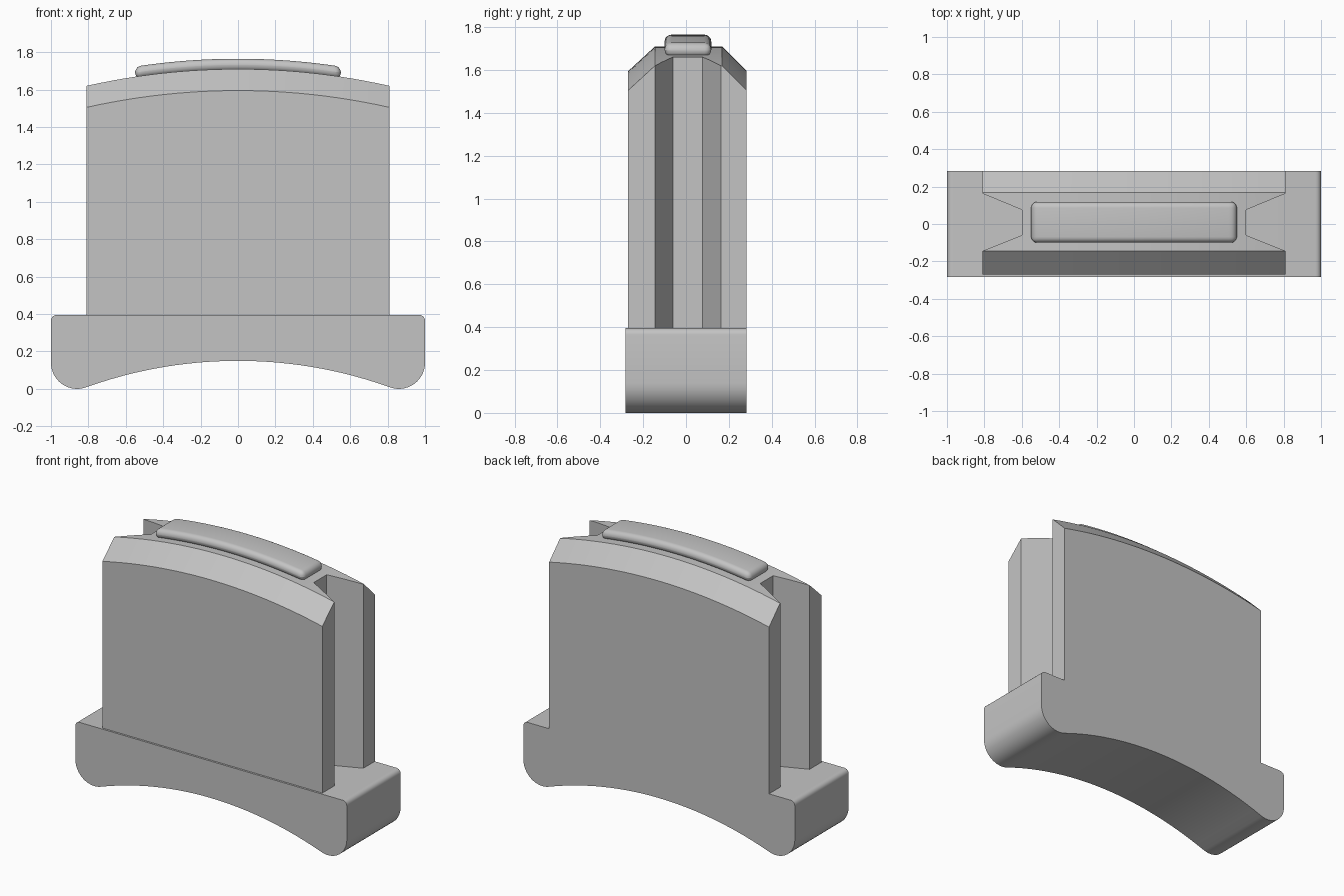
import bpy
import bmesh
import math
from mathutils import Vector

cube = bpy.data.objects.get("Cube")
if cube:
    bpy.data.objects.remove(cube, do_unlink=True)

grey = bpy.data.materials.new("plain grey")
grey.use_nodes = True
colour = (0.55, 0.55, 0.55, 1)
grey.diffuse_color = colour
grey.node_tree.nodes["Principled BSDF"].inputs["Base Color"].default_value = colour

CROWN_RADIUS = 3.69
STEPS = 24


def drop(x):
    """Fall of the crowned top away from the middle."""
    return CROWN_RADIUS - math.sqrt(CROWN_RADIUS ** 2 - x * x)


def loft(name, sections):
    """Skin a row of matching closed sections and cap both ends."""
    bm = bmesh.new()
    rings = [[bm.verts.new(p) for p in ring] for ring in sections]
    for a, b in zip(rings, rings[1:]):
        for i in range(len(a)):
            j = (i + 1) % len(a)
            bm.faces.new((a[i], a[j], b[j], b[i]))
    bm.faces.new(rings[0])
    bm.faces.new(rings[-1])
    bmesh.ops.recalc_face_normals(bm, faces=bm.faces)
    mesh = bpy.data.meshes.new(name)
    bm.to_mesh(mesh)
    bm.free()
    mesh.materials.append(grey)
    obj = bpy.data.objects.new(name, mesh)
    bpy.context.collection.objects.link(obj)
    return obj


def activate(obj):
    bpy.ops.object.select_all(action="DESELECT")
    obj.select_set(True)
    bpy.context.view_layer.objects.active = obj


def apply_modifiers(obj):
    activate(obj)
    for mod in list(obj.modifiers):
        bpy.ops.object.modifier_apply(modifier=mod.name)


def smooth(obj):
    activate(obj)
    bpy.ops.object.shade_smooth_by_angle(angle=math.radians(30))


def arc(cx, cz, r, start, end, n):
    angles = [math.radians(start + (end - start) * i / n) for i in range(n + 1)]
    return [(cx + r * math.cos(a), cz + r * math.sin(a)) for a in angles]


def spread(half):
    return [half * (2 * i / STEPS - 1) for i in range(STEPS + 1)]


# Base: rounded feet joined by an arched underside
half = arc(0.86, 0.14, 0.14, -109, 0, 14) + arc(0.97, 0.365, 0.03, 0, 90, 5)
foot_x, foot_z = half[0]
rise = 0.15 - foot_z
arch_radius = (foot_x ** 2 + rise ** 2) / (2 * rise)
sweep = math.degrees(math.asin(foot_x / arch_radius))
arch = arc(0, 0.15 - arch_radius, arch_radius, 90 + sweep, 90 - sweep, STEPS)
outline = arch[1:-1] + half + [(-x, z) for x, z in reversed(half)]
base = loft("base", [[(x, y, z) for x, z in outline] for y in (-0.283, 0.283)])
smooth(base)

# Body: crowned block with chamfered long top edges
profile = [(-0.27, 1.595), (-0.145, 1.71), (0.168, 1.71), (0.283, 1.595)]
body = loft("body", [
    [(x, -0.27, 0.395)] + [(x, y, z - drop(x)) for y, z in profile] + [(x, 0.283, 0.395)]
    for x in spread(0.81)])

# Tapered grooves down both ends of the body
for side in (-1, 1):
    plan = [(0.6, -0.06), (0.9, -0.18), (0.9, 0.2), (0.6, 0.076)]
    cutter = loft("groove_cutter", [[(side * x, y, z) for x, y in plan] for z in (0.3, 2)])
    cutter.hide_render = True
    cut = body.modifiers.new("groove", "BOOLEAN")
    cut.operation = "DIFFERENCE"
    cut.solver = "EXACT"
    cut.object = cutter
    apply_modifiers(body)
    bpy.data.objects.remove(cutter, do_unlink=True)
smooth(body)

# Pad: soft-edged strip following the crown
sections = []
for x in spread(0.55):
    lean = Vector((x, 0, CROWN_RADIUS - drop(x))).normalized()
    foot = Vector((x, 0, 1.70 - drop(x)))
    top = foot + lean * 0.065
    top.x = x
    sections.append([(foot.x, -0.1, foot.z), (top.x, -0.1, top.z),
                     (top.x, 0.118, top.z), (foot.x, 0.118, foot.z)])
pad = loft("top_pad", sections)
bevel = pad.modifiers.new("soft_edges", "BEVEL")
bevel.width = 0.032
bevel.segments = 5
bevel.limit_method = "ANGLE"
bevel.angle_limit = math.radians(40)
apply_modifiers(pad)
smooth(pad)
